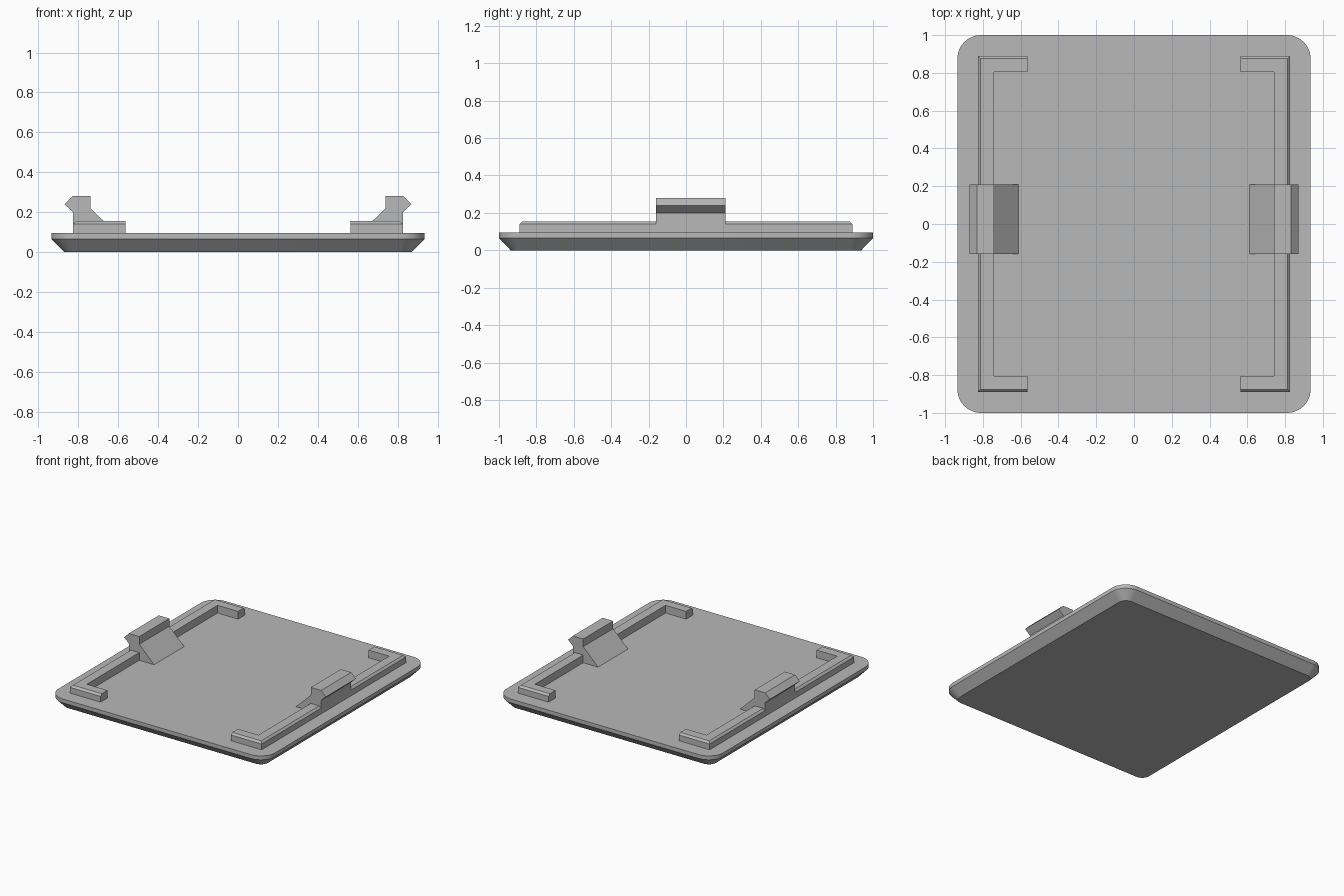
import bpy, bmesh, math

cube = bpy.data.objects.get("Cube")
if cube:
    bpy.data.objects.remove(cube, do_unlink=True)

grey = bpy.data.materials.new("light_grey_plastic")
grey.use_nodes = True
colour = (0.48, 0.48, 0.48, 1)
grey.diffuse_color = colour
grey.node_tree.nodes["Principled BSDF"].inputs["Base Color"].default_value = colour

HALF_X, HALF_Y, TOP = 0.935, 1.0, 0.095


def finish(bm, name):
    bmesh.ops.recalc_face_normals(bm, faces=bm.faces)
    mesh = bpy.data.meshes.new(name)
    bm.to_mesh(mesh)
    bm.free()
    mesh.materials.append(grey)
    obj = bpy.data.objects.new(name, mesh)
    bpy.context.collection.objects.link(obj)
    return obj


def loft(bm, rings):
    """Join rings of points into a closed solid."""
    loops = [[bm.verts.new(p) for p in ring] for ring in rings]
    n = len(loops[0])
    for a, b in zip(loops, loops[1:]):
        for i in range(n):
            j = (i + 1) % n
            bm.faces.new((a[i], a[j], b[j], b[i]))
    bm.faces.new(loops[0][::-1])
    bm.faces.new(loops[-1])


def rounded_outline(inset, z, radius=0.125, steps=12):
    r = radius - inset
    points = []
    for quarter, (sx, sy) in enumerate(((1, 1), (-1, 1), (-1, -1), (1, -1))):
        for i in range(steps + 1):
            a = math.pi / 2 * (quarter + i / steps)
            points.append((sx * (HALF_X - radius) + r * math.cos(a),
                           sy * (HALF_Y - radius) + r * math.sin(a), z))
    return points


# Cover plate with a bevelled underside
bm = bmesh.new()
loft(bm, [rounded_outline(0.063, 0), rounded_outline(0, 0.065), rounded_outline(0, TOP)])
plate = finish(bm, "cover_plate")
bpy.ops.object.select_all(action="DESELECT")
plate.select_set(True)
bpy.context.view_layer.objects.active = plate
bpy.ops.object.shade_smooth_by_angle(angle=math.radians(30))

OUT_X, OUT_Y, RAIL_TOP = 0.827, 0.89, 0.155
rail = [(0.563, -OUT_Y), (OUT_X, -OUT_Y), (OUT_X, OUT_Y), (0.563, OUT_Y),
        (0.563, 0.805), (0.74, 0.805), (0.74, -0.805), (0.563, -0.805)]
clip = [(0.612, TOP), (OUT_X, TOP), (OUT_X, 0.2), (0.87, 0.24),
        (0.83, 0.28), (0.74, 0.28), (0.74, 0.22)]

for side, s in (("left", 1), ("right", -1)):
    # Locating rail with chamfered outer top edges
    bm = bmesh.new()
    loft(bm, [[(s * x, y, z) for x, y in rail] for z in (TOP, RAIL_TOP)])
    outer = [e for e in bm.edges
             if all(v.co.z > TOP + 0.01 for v in e.verts)
             and (all(abs(v.co.x) > 0.8 for v in e.verts)
                  or all(v.co.y > 0.85 for v in e.verts)
                  or all(v.co.y < -0.85 for v in e.verts))]
    bmesh.ops.bevel(bm, geom=outer, offset=0.015, segments=1, affect="EDGES")
    finish(bm, side + "_rail")

    # Snap clip with a hooked head and a sloping brace
    bm = bmesh.new()
    loft(bm, [[(s * x, y, z) for x, z in clip] for y in (-0.16, 0.21)])
    finish(bm, side + "_snap_clip")
